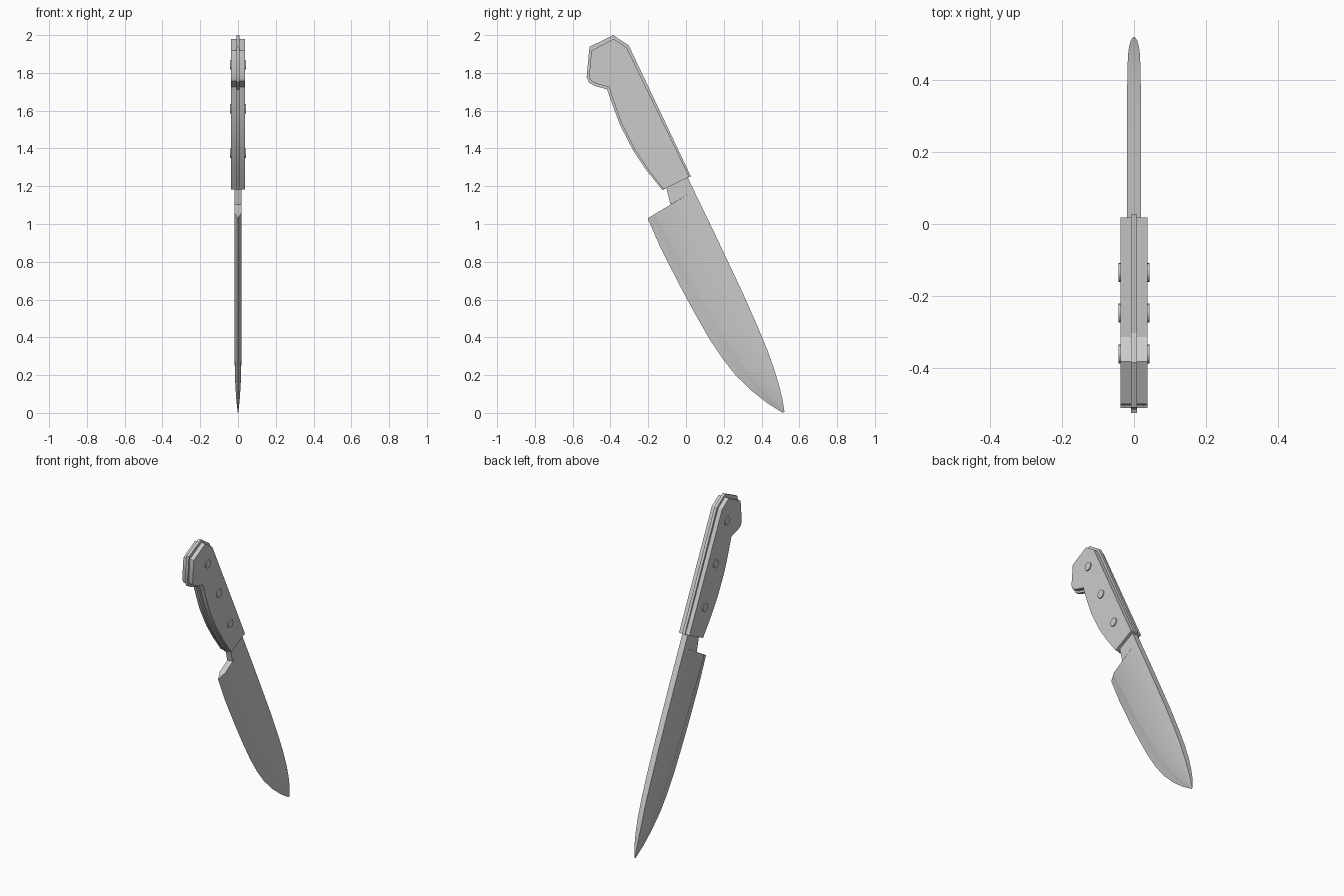
import bpy, bmesh, math


def finish(name, bm):
    bmesh.ops.recalc_face_normals(bm, faces=bm.faces)
    mesh = bpy.data.meshes.new(name)
    bm.to_mesh(mesh)
    bm.free()
    ob = bpy.data.objects.new(name, mesh)
    bpy.context.collection.objects.link(ob)
    bpy.context.view_layer.objects.active = ob
    bpy.ops.object.select_all(action='DESELECT')
    ob.select_set(True)
    bpy.ops.object.shade_smooth_by_angle(angle=math.radians(30))
    return ob


def plate(name, outline, x0, x1):
    """Extrude a (y, z) outline from x0 to x1."""
    bm = bmesh.new()
    a = [bm.verts.new((x0, y, z)) for y, z in outline]
    b = [bm.verts.new((x1, y, z)) for y, z in outline]
    bm.faces.new(a)
    bm.faces.new(b)
    for i in range(len(a)):
        j = (i + 1) % len(a)
        bm.faces.new((a[i], a[j], b[j], b[i]))
    return finish(name, bm)


# Full tang, standing slightly proud of the handle scales
tang = [(-0.385, 2.0), (-0.303, 1.945), (0.026, 1.252), (-0.125, 1.18),
        (-0.21, 1.285), (-0.28, 1.39), (-0.35, 1.525), (-0.385, 1.62),
        (-0.418, 1.713), (-0.485, 1.732), (-0.513, 1.748), (-0.526, 1.778),
        (-0.511, 1.938)]
plate("tang", tang, -0.009, 0.009)

# Handle scales on both sides
scale = [(-0.383, 1.98), (-0.314, 1.934), (0.018, 1.25), (-0.12, 1.183),
         (-0.2, 1.288), (-0.27, 1.393), (-0.34, 1.53), (-0.375, 1.625),
         (-0.408, 1.724), (-0.478, 1.744), (-0.502, 1.757), (-0.513, 1.782),
         (-0.501, 1.918)]
for side, sx in (("right", 1), ("left", -1)):
    plate("handle_scale_" + side, scale, sx * 0.008, sx * 0.037)

# Rivets through the handle
for i, (y, z) in enumerate([(-0.135, 1.375), (-0.248, 1.61), (-0.362, 1.843)]):
    ring = [(y + 0.026 * math.cos(k * math.tau / 20),
             z + 0.026 * math.sin(k * math.tau / 20)) for k in range(20)]
    plate("rivet_%d" % (i + 1), ring, -0.043, 0.043)

# Blade neck between handle and heel
plate("blade_neck", [(0.008, 1.249), (0.043, 1.175), (-0.082, 1.103), (-0.104, 1.19)],
      -0.019, 0.019)

# Blade stations: spine, bevel line, cutting edge (y, z) and half thickness
stations = [
    ((0.043, 1.175), (-0.160, 1.056), (-0.203, 1.030), 0.019),
    ((0.135, 0.985), (-0.082, 0.910), (-0.135, 0.875), 0.019),
    ((0.225, 0.795), (0.012, 0.735), (-0.036, 0.680), 0.019),
    ((0.305, 0.625), (0.090, 0.600), (0.045, 0.530), 0.019),
    ((0.380, 0.455), (0.165, 0.470), (0.125, 0.390), 0.019),
    ((0.430, 0.335), (0.235, 0.358), (0.195, 0.285), 0.018),
    ((0.468, 0.228), (0.305, 0.252), (0.265, 0.197), 0.017),
    ((0.493, 0.145), (0.380, 0.150), (0.350, 0.115), 0.014),
    ((0.511, 0.070), (0.450, 0.070), (0.430, 0.052), 0.009),
    ((0.521, 0.006), (0.516, 0.004), (0.513, 0.000), 0.002),
]
bm = bmesh.new()
loops = []
for spine, bevel, edge, t in stations:
    # small step just below the bevel line
    step = [b + 0.15 * (e - b) for b, e in zip(bevel, edge)]
    half = [(t, *spine), (t, *bevel), (t * 0.75, *step)]
    pts = half + [(0, *edge)] + [(-x, y, z) for x, y, z in reversed(half)]
    loops.append([bm.verts.new(p) for p in pts])
for a, b in zip(loops, loops[1:]):
    for i in range(len(a)):
        j = (i + 1) % len(a)
        bm.faces.new((a[i], a[j], b[j], b[i]))
bm.faces.new(loops[0])
bm.faces.new(loops[-1])
finish("blade", bm)
